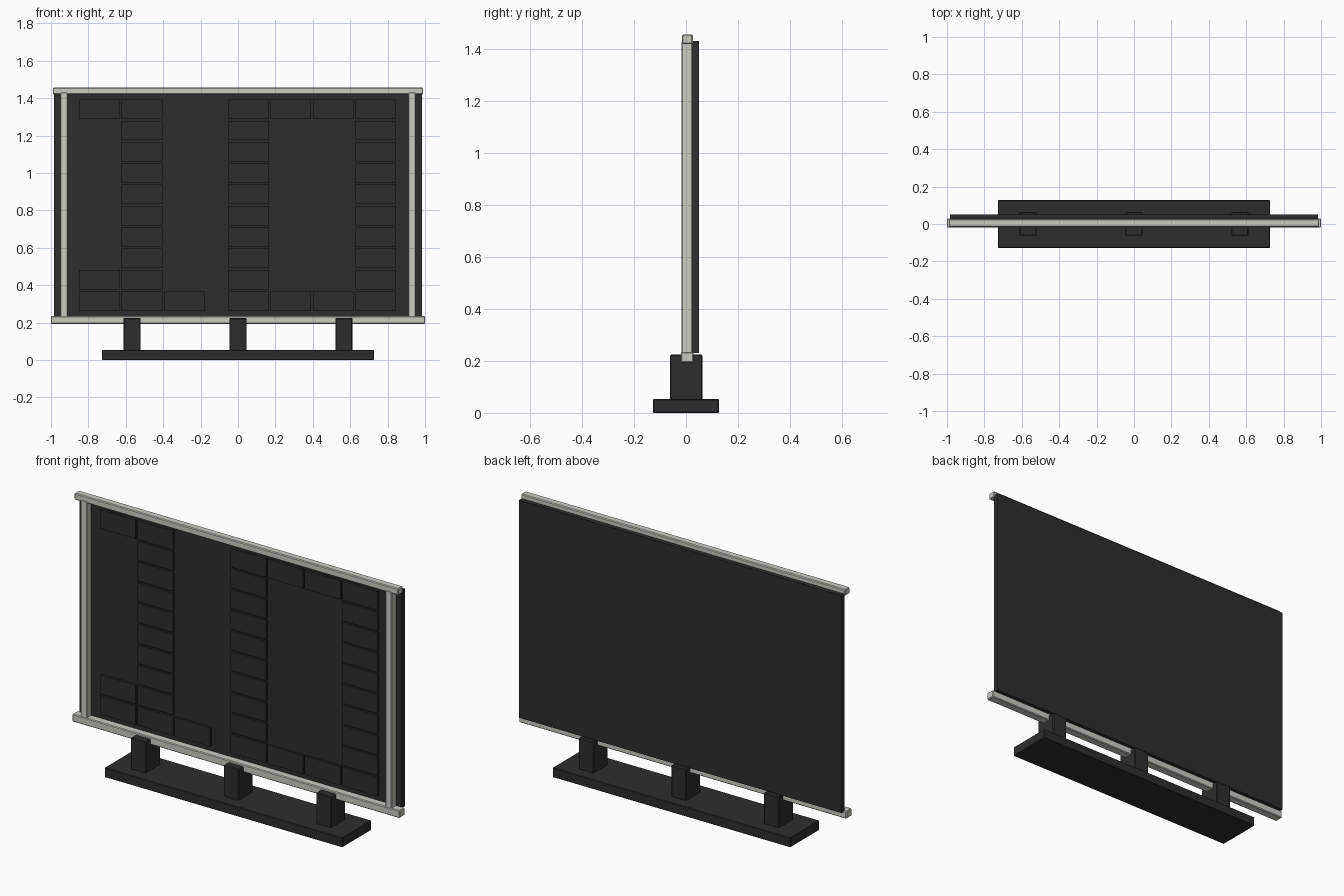
import bpy

if "Cube" in bpy.data.objects:
    bpy.data.objects.remove(bpy.data.objects["Cube"])


def material(name, rgb):
    m = bpy.data.materials.new(name)
    m.diffuse_color = (*rgb, 1.0)
    m.use_nodes = True
    m.node_tree.nodes["Principled BSDF"].inputs["Base Color"].default_value = m.diffuse_color
    return m


DARK = material("charcoal", (0.027, 0.027, 0.027))
LIGHT = material("warm grey", (0.60, 0.61, 0.55))


def box(name, x, y, z, mat, bevel=0.0):
    """Box from (min, max) ranges on each axis, with optional small chamfer."""
    verts = [(a, b, c) for a in x for b in y for c in z]
    faces = [(0, 1, 3, 2), (4, 6, 7, 5), (0, 4, 5, 1),
             (2, 3, 7, 6), (0, 2, 6, 4), (1, 5, 7, 3)]
    me = bpy.data.meshes.new(name)
    me.from_pydata(verts, [], faces)
    me.materials.append(mat)
    ob = bpy.data.objects.new(name, me)
    bpy.context.collection.objects.link(ob)
    if bevel:
        mod = ob.modifiers.new("chamfer", 'BEVEL')
        mod.width = bevel
        mod.segments = 1
    return ob


# base plate and posts
box("base_plate", (-0.727, 0.727), (-0.127, 0.127), (0, 0.053), DARK, 0.003)
for i, x in enumerate((-0.566, 0, 0.566)):
    box(f"post_{i}", (x - 0.046, x + 0.046), (-0.062, 0.064), (0.05, 0.224), DARK, 0.004)

# back panel
box("back_panel", (-0.985, 0.985), (0.022, 0.05), (0.23, 1.432), DARK)

# frame rails and uprights
box("bottom_rail", (-1, 1), (-0.019, 0.029), (0.193, 0.235), LIGHT, 0.004)
box("top_rail", (-0.99, 0.99), (-0.015, 0.026), (1.42, 1.456), LIGHT, 0.004)
for side, s in (("left", -1), ("right", 1)):
    a, b = sorted((s * 0.912, s * 0.95))
    box(f"{side}_upright", (a, b), (-0.017, 0.024), (0.225, 1.43), LIGHT, 0.003)

# raised tiles: left edge of each column and the rows it fills (0 = top)
COLUMNS = [(-0.85, (0, 8, 9)), (-0.622, range(10)), (-0.396, (9,)),
           (-0.053, range(10)), (0.173, (0, 9)), (0.40, (0, 9)),
           (0.628, range(10))]
for c, (x, rows) in enumerate(COLUMNS):
    for r in rows:
        top = 1.393 - 0.114 * r
        box(f"tile_{c}_{r}", (x, x + 0.218), (0.01, 0.024), (top - 0.104, top), DARK)
